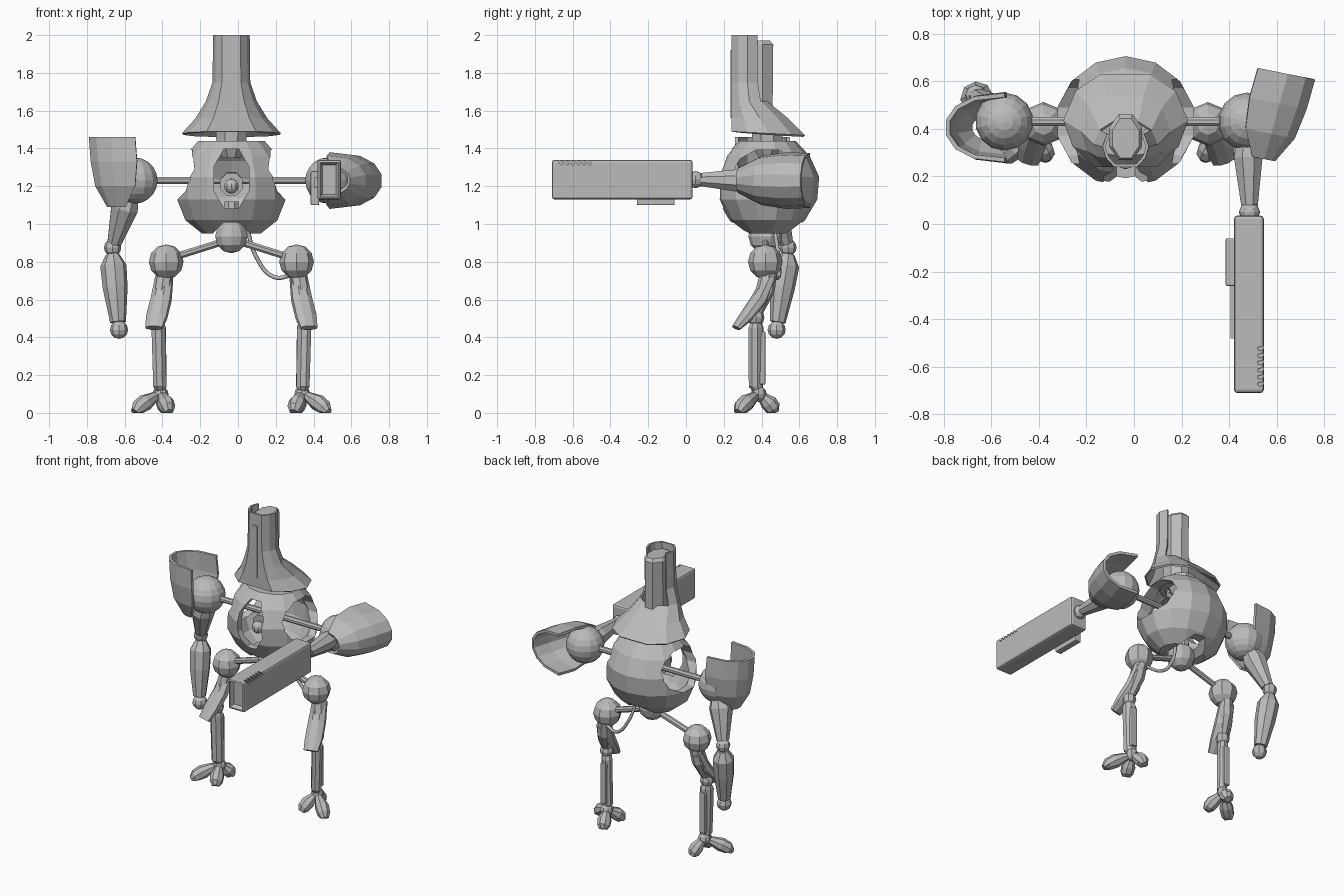
import bpy, bmesh, math
from mathutils import Vector, Matrix

if "Cube" in bpy.data.objects:
    bpy.data.objects.remove(bpy.data.objects["Cube"])

grey = bpy.data.materials.new("plain_grey")
grey.use_nodes = True
grey.diffuse_color = (0.5, 0.5, 0.5, 1)
grey.node_tree.nodes["Principled BSDF"].inputs["Base Color"].default_value = (0.5, 0.5, 0.5, 1)

MID = -0.035   # plane of symmetry
DEPTH = 0.43   # y of the shoulder line


def finish(name, bm):
    bmesh.ops.recalc_face_normals(bm, faces=bm.faces)
    mesh = bpy.data.meshes.new(name)
    bm.to_mesh(mesh)
    bm.free()
    mesh.materials.append(grey)
    obj = bpy.data.objects.new(name, mesh)
    bpy.context.collection.objects.link(obj)
    return obj


def loft(name, rings, closed=True, caps=True, skip=None):
    bm = bmesh.new()
    rows = [[bm.verts.new(p) for p in ring] for ring in rings]
    n = len(rows[0])
    for i in range(len(rows) - 1):
        for j in range(n if closed else n - 1):
            k = (j + 1) % n
            if not (skip and skip(i, j)):
                bm.faces.new((rows[i][j], rows[i][k], rows[i + 1][k], rows[i + 1][j]))
    if caps:
        bm.faces.new(rows[0])
        bm.faces.new(rows[-1])
    return finish(name, bm)


def oval(center, rx, ry, sides, rot=None):
    pts = []
    for i in range(sides):
        a = math.tau * (i + 0.5) / sides
        p = Vector((rx * math.cos(a), ry * math.sin(a), 0))
        pts.append(Vector(center) + (rot @ p if rot else p))
    return pts


def limb(name, path, sides=8, ground=False):
    """Tapered limb through (point, radius or (rx, ry)) stations."""
    d = Vector(path[-1][0]) - Vector(path[0][0])
    rot = d.to_track_quat('Z', 'Y')
    rings = []
    for p, r in path:
        rx, ry = r if isinstance(r, tuple) else (r, r)
        rings.append(oval(p, rx, ry, sides, rot))
    obj = loft(name, rings)
    if ground:
        for v in obj.data.vertices:
            v.co.z = max(v.co.z, 0)
    return obj


def ball(name, loc, r, seg=8, rows=6):
    bm = bmesh.new()
    bmesh.ops.create_uvsphere(bm, u_segments=seg, v_segments=rows, radius=r,
                              matrix=Matrix.Translation(loc))
    return finish(name, bm)


def box(name, lo, hi, bevel=0, rot=None):
    lo, hi = Vector(lo), Vector(hi)
    m = Matrix.Translation((lo + hi) / 2)
    if rot:
        m = m @ rot
    bm = bmesh.new()
    bmesh.ops.create_cube(bm, size=1, matrix=m @ Matrix.Diagonal((*(hi - lo), 1)))
    if bevel:
        bmesh.ops.bevel(bm, geom=bm.edges[:], offset=bevel, segments=2,
                        profile=0.5, affect='EDGES')
    return finish(name, bm)


def bake(obj):
    dg = bpy.context.evaluated_depsgraph_get()
    mesh = bpy.data.meshes.new_from_object(obj.evaluated_get(dg))
    obj.modifiers.clear()
    obj.data = mesh


def cut(obj, cutters):
    for c in cutters:
        c.hide_render = True
        mod = obj.modifiers.new("cut", 'BOOLEAN')
        mod.operation, mod.solver, mod.object = 'DIFFERENCE', 'EXACT', c
    bake(obj)
    for c in cutters:
        bpy.data.objects.remove(c)


def thicken(obj, t):
    mod = obj.modifiers.new("thickness", 'SOLIDIFY')
    mod.thickness, mod.offset = t, -1
    bake(obj)


# Torso: hollow pot with side, front, top and bottom openings
LEVELS = [(0.95, .16, .12), (1.02, .25, .20), (1.13, .295, .265),
          (1.25, .29, .275), (1.36, .25, .225), (1.44, .18, .15)]
torso = loft("torso", [oval((MID, DEPTH, z), rx, ry, 14) for z, rx, ry in LEVELS])
cavity = loft("cavity", [oval((MID, DEPTH, 1.2 + (z - 1.2) * .84), rx * .84, ry * .84, 14)
                         for z, rx, ry in LEVELS])
side_hole = limb("side_hole", [((-1, DEPTH, 1.26), (.18, .14)), ((1, DEPTH, 1.26), (.18, .14))], 12)
for v in side_hole.data.vertices:   # wide in y, shorter in z
    a = math.atan2(v.co.z - 1.26, v.co.y - DEPTH)
    v.co.y, v.co.z = DEPTH + .18 * math.cos(a), 1.26 + .14 * math.sin(a)
front_hole = loft("front_hole", [[(p.x, y, p.y) for p in oval((MID, 1.24, 0), .1, .17, 8)]
                                 for y in (0, DEPTH)])
top_hole = limb("top_hole", [((MID, DEPTH, 1.3), .11), ((MID, DEPTH, 1.6), .11)])
base_notch = limb("base_notch", [((MID, 0, .91), .105), ((MID, 1, .91), .105)])
cut(torso, [cavity, side_hole, front_hole, top_hole, base_notch])

# Core, spine, neck and shoulder bar
ball("core_eye", (MID, .27, 1.2), .04, 10, 8)
limb("core_hood", [((MID, .30, 1.21), .065), ((MID, .40, 1.22), .06), ((MID, .5, 1.22), .03)])
limb("shoulder_bar", [((MID - .5, DEPTH, 1.23), .02), ((MID + .5, DEPTH, 1.23), .02)])
limb("spine", [((MID, DEPTH, .93), .05), ((MID, DEPTH, 1.12), .04)])
limb("neck", [((MID, DEPTH, 1.35), .05), ((MID, DEPTH, 1.42), .085), ((MID, DEPTH, 1.5), .09)])

# Hat-shaped head: flared shell, open behind the tower
FRONT = 0.24
HAT = [(2.0, .097, .41), (1.75, .1, .41), (1.65, .135, .43), (1.56, .19, .54), (1.49, .262, .63)]
HALF = [(.5, 0), (.85, .22), (1, .5), (.8, .82), (.4, 1)]
outline = HALF + [(-w, d) for w, d in reversed(HALF)]
hat = loft("head_shell", [[(MID + w * hw, FRONT + d * (back - FRONT), z - (.02 * d if z < 1.5 else 0))
                           for w, d in outline] for z, hw, back in HAT],
           caps=False, skip=lambda i, j: i < 2 and j in (3, 4, 5))
thicken(hat, .012)
limb("head_tower", [((MID, .365, 1.5), (.075, .1)), ((MID, .365, 1.95), (.075, .105)),
                    ((MID, .36, 1.97), (.06, .09))])
box("head_slot", (MID - .017, FRONT - .005, 1.56), (MID + .017, FRONT + .003, 1.92))

# Shoulder balls and cup-shaped shoulder guards
CUP = [(.23, 0, .25, .145), (.1, -.01, .24, .15), (-.03, 0, .215, .13), (-.14, .05, .15, .07)]


def shoulder(side, raised):
    hub = Vector((MID + side * .51, DEPTH, 1.23))
    tag = "left" if side > 0 else "right"
    ball(tag + "_shoulder", hub, .122, 14, 10)
    rings = []
    for z, c, o, ry in CUP:
        ring = []
        for k in range(8):
            a = math.pi * (k / 7 - .5)
            p = Vector((c + (o - c) * math.cos(a) ** .8 if 0 < k < 7 else c, ry * math.sin(a), z))
            if raised:
                p = Matrix.Rotation(-.2, 3, 'Z') @ Vector((p.x, p.z, -p.y))
            else:
                p.y -= .025
            ring.append(hub + Vector((side * p.x, p.y, p.z)))
        rings.append(ring)
    thicken(loft(tag + "_shoulder_guard", rings, closed=False, caps=False), .018)


shoulder(-1, False)
shoulder(1, True)

# Right arm, hanging
limb("right_upper_arm", [((-.57, .45, 1.17), .05), ((-.6, .47, 1.09), .078), ((-.655, .53, .9), .04)])
ball("right_elbow", (-.664, .54, .875), .046)
limb("right_forearm", [((-.664, .54, .84), .035), ((-.66, .53, .78), .07),
                       ((-.65, .51, .66), .066), ((-.635, .485, .48), .042)])
ball("right_hand", (-.63, .48, .44), .048)

# Left arm, raised forward, ending in a long gun
limb("left_upper_arm", [((.48, .36, 1.23), .05), ((.48, .28, 1.23), .065), ((.485, .08, 1.235), .038)])
ball("left_elbow", (.485, .05, 1.235), .045)
gun = box("arm_gun", (.42, -.71, 1.13), (.545, .035, 1.34), .014)
bm = bmesh.new()
bm.from_mesh(gun.data)
muzzle = min(bm.faces, key=lambda f: f.calc_center_median().y - f.calc_area())
muzzle = min((f for f in bm.faces if f.normal.y < -.99), key=lambda f: -f.calc_area())
bmesh.ops.inset_region(bm, faces=[muzzle], thickness=.018)
bmesh.ops.translate(bm, verts=muzzle.verts[:], vec=(0, .03, 0))
bm.to_mesh(gun.data)
bm.free()
tilt = Matrix.Rotation(.6, 4, 'X')
cut(gun, [box("vent_cut", (.52, y - .006, 1.31), (.58, y + .006, 1.36), 0, tilt)
          for y in (-.67 + .03 * i for i in range(6))])
box("gun_magazine", (.385, -.26, 1.1), (.43, -.06, 1.28), .006)
box("gun_rail", (.405, -.48, 1.19), (.425, -.06, 1.25))

# Pelvis and loose cable
ball("pelvis", (MID, .42, .935), .09, 10, 6)
cable = bpy.data.curves.new("cable", 'CURVE')
cable.dimensions, cable.bevel_depth, cable.bevel_resolution = '3D', .011, 1
spline = cable.splines.new('BEZIER')
PATH = [(.04, .46, 1.02), (.1, .49, .82), (.19, .49, .72), (.29, .46, .73)]
spline.bezier_points.add(len(PATH) - 1)
for bp, co in zip(spline.bezier_points, PATH):
    bp.co = co
    bp.handle_left_type = bp.handle_right_type = 'AUTO'
cable.materials.append(grey)
bpy.context.collection.objects.link(bpy.data.objects.new("cable", cable))

# Legs, the same on both sides
for side, tag in ((-1, "right_"), (1, "left_")):
    def at(x, y, z):
        return (MID + side * x, y, z)
    limb(tag + "hip_rod", [(at(0, .42, .92), .02), (at(.35, .42, .81), .02)])
    ball(tag + "hip", at(.345, .42, .8), .092)
    limb(tag + "thigh", [(at(.35, .44, .75), .045), (at(.365, .42, .65), .05), (at(.385, .37, .52), .03)])
    limb(tag + "thigh_guard", [(at(.355, .445, .72), (.05, .035)), (at(.372, .39, .6), (.058, .045)),
                               (at(.395, .32, .51), (.06, .035)), (at(.41, .265, .45), (.05, .02))])
    ball(tag + "knee", at(.385, .37, .505), .045)
    limb(tag + "shin", [(at(.385, .37, .48), .03), (at(.385, .37, .45), (.036, .045)),
                        (at(.378, .37, .14), (.034, .042)), (at(.376, .38, .11), .025)])
    x = MID + side * .381
    box(tag + "shin_fin", (x - .022, .39, .15), (x + .022, .42, .43), .006)
    ball(tag + "ankle", at(.375, .385, .1), .042)
    for i, (dx, dy) in enumerate(((.125, -.1), (-.04, -.1), (-.03, .08))):
        limb(tag + "toe_%d" % (i + 1),
             [(at(.375 + dx * f, .385 + dy * f, z), r)
              for f, z, r in ((.2, .09, .025), (.65, .055, .045), (.95, .025, .042), (1.1, 0, .025))],
             8, True)
